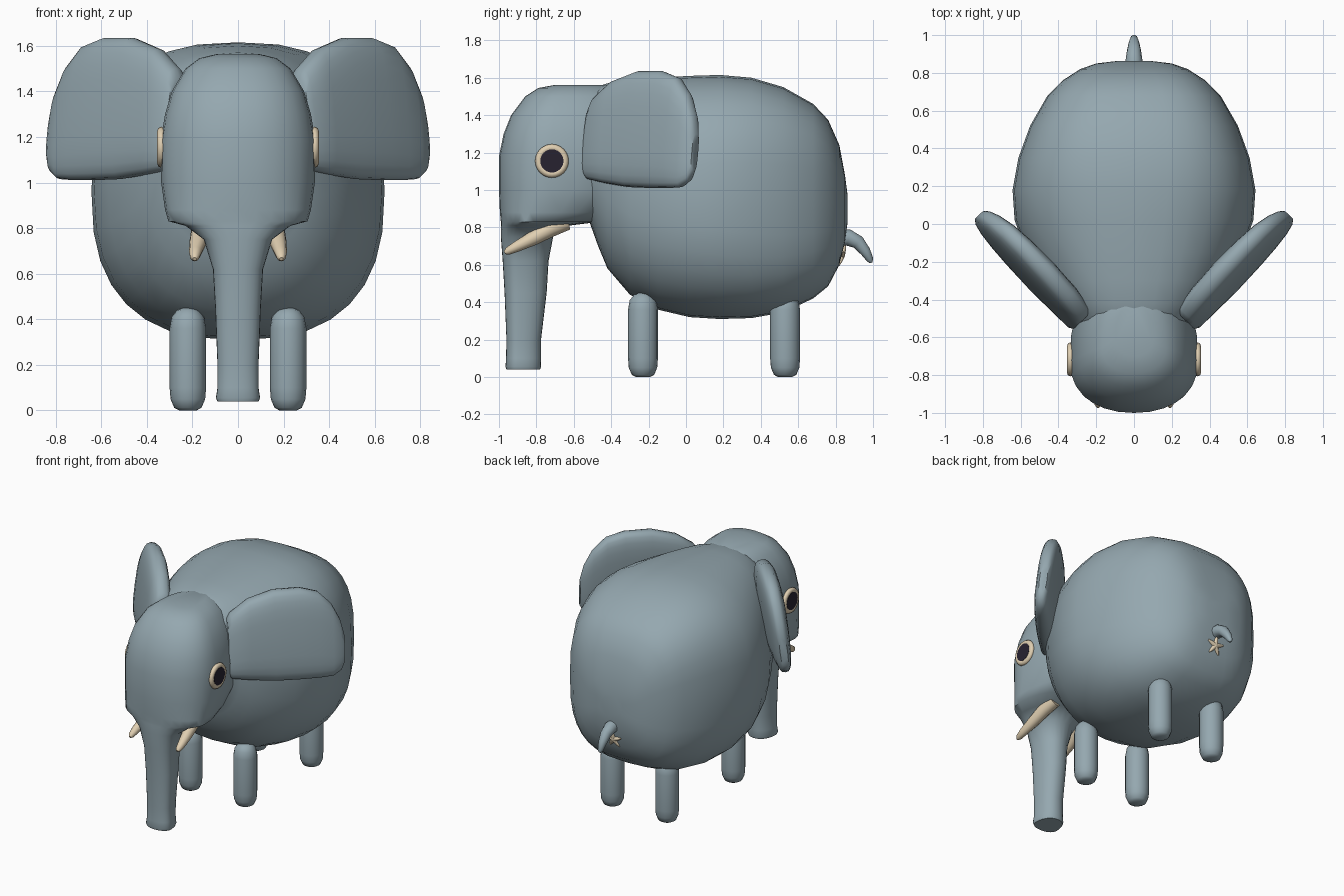
import bpy, bmesh, math
from mathutils import Vector as V

if "Cube" in bpy.data.objects:
    bpy.data.objects.remove(bpy.data.objects["Cube"])


def material(name, rgb):
    m = bpy.data.materials.new(name)
    m.use_nodes = True
    m.diffuse_color = (*rgb, 1)
    m.node_tree.nodes["Principled BSDF"].inputs["Base Color"].default_value = (*rgb, 1)
    return m


GREY = material("blue grey skin", (0.30, 0.39, 0.432))
CREAM = material("cream ivory", (0.74, 0.62, 0.44))
DARK = material("dark pupil", (0.02, 0.016, 0.03))
X, Y, Z = V((1, 0, 0)), V((0, 1, 0)), V((0, 0, 1))


def ring(center, a, b, power=2.0, n=24, front=1.0):
    """Superellipse loop on half-axes a and b; front scales the -b half."""
    pts = []
    for i in range(n):
        t = math.tau * i / n
        c, s = math.cos(t), math.sin(t)
        k = math.copysign(abs(s) ** (2 / power), s) * (front if s < 0 else 1)
        pts.append(center + a * math.copysign(abs(c) ** (2 / power), c) + b * k)
    return pts


def loft(name, rings, mat, angle=50, closed=False):
    """Skin a run of equal loops, capping both ends unless closed."""
    bm = bmesh.new()
    loops = [[bm.verts.new(p) for p in r] for r in rings]
    pairs = list(zip(loops, loops[1:]))
    if closed:
        pairs.append((loops[-1], loops[0]))
    else:
        bm.faces.new(loops[0])
        bm.faces.new(loops[-1])
    for lo, hi in pairs:
        for i in range(len(lo)):
            j = (i + 1) % len(lo)
            bm.faces.new((lo[i], lo[j], hi[j], hi[i]))
    bmesh.ops.recalc_face_normals(bm, faces=bm.faces)
    me = bpy.data.meshes.new(name)
    bm.to_mesh(me)
    bm.free()
    me.materials.append(mat)
    ob = bpy.data.objects.new(name, me)
    bpy.context.collection.objects.link(ob)
    bpy.ops.object.select_all(action='DESELECT')
    ob.select_set(True)
    bpy.context.view_layer.objects.active = ob
    bpy.ops.object.shade_smooth_by_angle(angle=math.radians(angle))


def tube(name, path, radii, mat, ref=X, n=12):
    """Tapered round tube along a path."""
    path = [V(p) for p in path]
    rings = []
    for i, p in enumerate(path):
        t = (path[min(i + 1, len(path) - 1)] - path[max(i - 1, 0)]).normalized()
        b = t.cross(ref).normalized()
        rings.append(ring(p, b.cross(t) * radii[i], b * radii[i], n=n))
    loft(name, rings, mat)


# Body: sections along y (y, half width, bottom, top), boxier to the rear
body = [(-.62, .24, .95, 1.48), (-.52, .31, .84, 1.535), (-.47, .355, .70, 1.555),
        (-.42, .41, .58, 1.57), (-.30, .49, .44, 1.585), (-.15, .57, .36, 1.60),
        (.02, .632, .32, 1.61), (.18, .643, .31, 1.615), (.35, .612, .315, 1.60),
        (.52, .55, .345, 1.55), (.68, .458, .42, 1.46), (.76, .378, .485, 1.375),
        (.82, .285, .60, 1.24), (.85, .20, .72, 1.08), (.863, .09, .82, .98)]
loft("body", [ring(V((0, y, (lo + hi) / 2)), X * w, Z * (hi - lo) / 2,
                   2.4 + .8 * max(0, y), 32) for y, w, lo, hi in body], GREY)

# Head and trunk: sections down z (z, front, back, half width)
head = [(1.562, -.70, -.42, .10), (1.545, -.79, -.38, .17), (1.50, -.86, -.30, .23),
        (1.40, -.935, -.24, .29), (1.30, -.975, -.20, .32), (1.18, -1.0, -.18, .34),
        (1.0, -1.0, -.20, .337), (.88, -.995, -.35, .32), (.83, -.99, -.46, .305),
        (.81, -.99, -.62, .23), (.75, -.99, -.71, .15), (.62, -.98, -.735, .11),
        (.45, -.97, -.745, .10), (.20, -.96, -.775, .09), (.10, -.962, -.775, .09),
        (.055, -.965, -.775, .097), (.04, -.96, -.78, .09)]
loft("head_and_trunk", [ring(V((0, f * 2 / 3 + b / 3, z)), X * w, Y * (b - f) * 2 / 3,
                             2.2, 28, front=.5) for z, f, b, w in head], GREY, 60)

# Tail with a small star beneath it
tube("tail", [(0, .80, .745), (0, .87, .745), (0, .92, .72), (0, .96, .67),
              (0, .985, .625), (0, .99, .61)],
     [.045, .044, .037, .028, .018, .006], GREY)
for k in range(5):
    a = math.radians(90 + 72 * k)
    d = V((math.cos(a), .3 * math.sin(a), math.sin(a)))
    c = V((0, .832, .65))
    tube("star_arm", [c, c + d * .04, c + d * .066], [.018, .013, .005], CREAM, Y, 8)

# Ear sections along its length (u, bottom, top, half thickness)
ear = [(-.045, 1.07, 1.46, .055), (-.02, 1.055, 1.50, .07), (.10, 1.035, 1.585, .076),
       (.27, 1.015, 1.635, .08), (.45, 1.01, 1.635, .076), (.57, 1.01, 1.60, .068),
       (.66, 1.015, 1.51, .056), (.715, 1.05, 1.40, .042), (.74, 1.10, 1.30, .025)]
leg = [(0, .038), (.012, .06), (.05, .076), (.1, .08), (.36, .08),
       (.41, .071), (.44, .048), (.45, .02)]

# Paired parts
for side, s in (("left", 1), ("right", -1)):
    # Ear slab: swept back, its top edge leaning to the rear
    along, out = V((s * .69, .72, 0)), V((s * .72, -.69, 0))
    root = V((s * .30, -.475, 1.32))
    up = Z - out * .12
    loft(side + "_ear", [ring(root + along * u + up * ((lo + hi) / 2 - 1.32), out * t,
                              up * (hi - lo) / 2, 2.9) for u, lo, hi, t in ear], GREY)

    for place, y in (("front", -.23), ("back", .53)):
        loft(f"{side}_{place}_leg", [ring(V((s * .22, y, z)), X * r, Y * r, n=16)
                                     for z, r in leg], GREY)

    tube(side + "_tusk", [(s * .145, -.64, .83), (s * .16, -.72, .795),
                          (s * .175, -.82, .74), (s * .187, -.91, .695),
                          (s * .19, -.955, .672), (s * .19, -.97, .664)],
         [.046, .045, .038, .028, .02, .008], CREAM)

    # Eye: rounded rim around a flush dark disc
    eye = V((s * .337, -.717, 1.155))
    rim = []
    for i in range(24):
        t = math.tau * i / 24
        r = Y * math.cos(t) + Z * math.sin(t)
        rim.append(ring(eye + r * .07, r * .02, X * .018, n=8))
    loft(side + "_eye_rim", rim, CREAM, closed=True)
    loft(side + "_pupil", [ring(eye + X * s * d, Y * .062, Z * .062)
                           for d in (-.02, .017)], DARK, 30)
